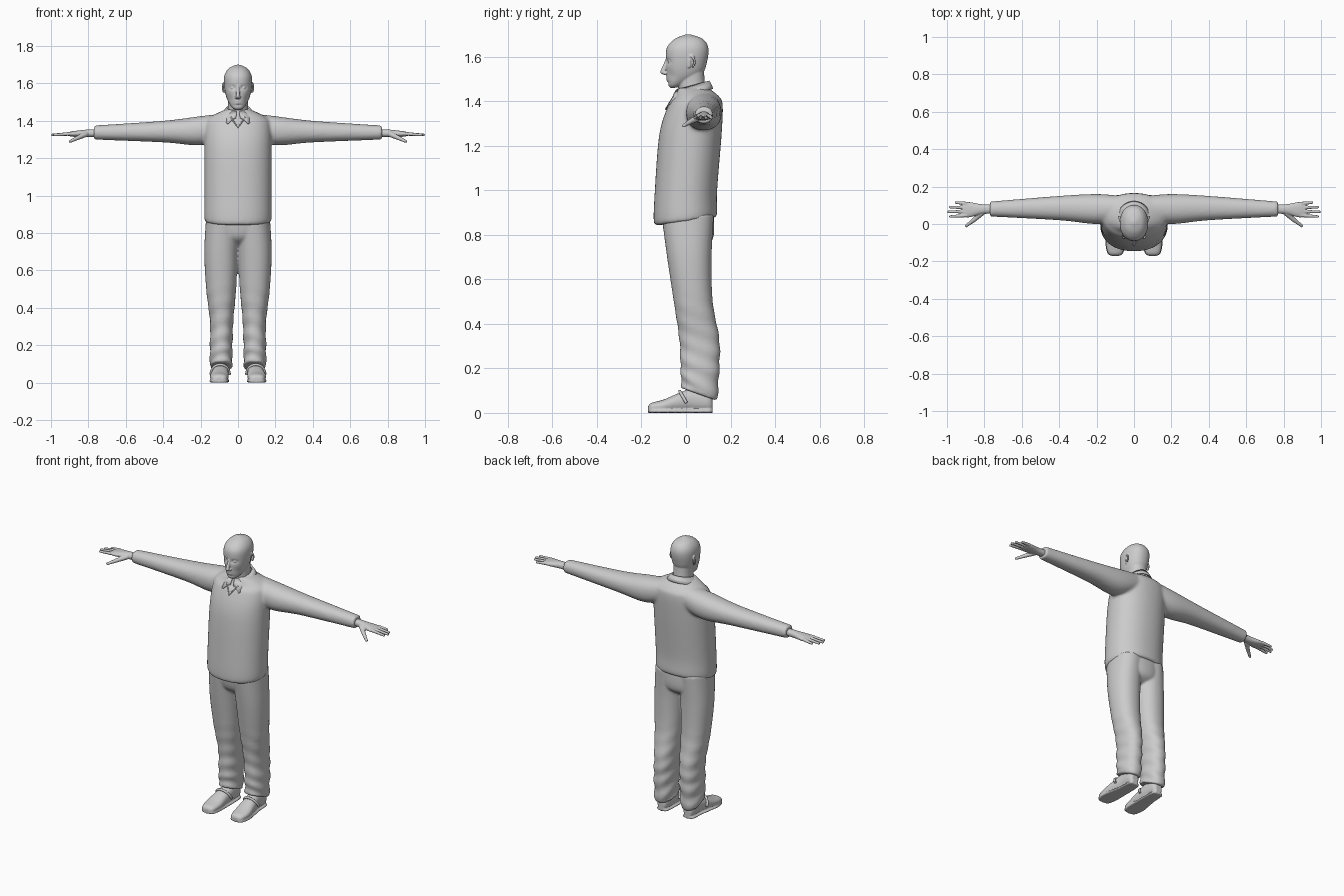
import bpy, bmesh
from math import cos, sin, pi, tau, exp, copysign
from mathutils import Vector

cube = bpy.data.objects.get("Cube")
if cube:
    bpy.data.objects.remove(cube)

grey = (0.6, 0.6, 0.6, 1)
material = bpy.data.materials.new("plain grey")
material.use_nodes = True
material.diffuse_color = grey
material.node_tree.nodes["Principled BSDF"].inputs["Base Color"].default_value = grey


def blend(before, start, end, after, t):
    """Smooth curve between two stations, guided by their neighbours."""
    return [b + (c - a) * t / 2 + (2*a - 5*b + 4*c - d) * t*t / 2 + (3*b - a - 3*c + d) * t**3 / 2
            for a, b, c, d in zip(before, start, end, after)]


def loft(bm, axis, stations, side=1, power=2.2, segments=48, steps=8):
    """Closed skin through stations: position along the axis, then min and max of the other two."""
    last = len(stations) - 1
    rows = [blend(stations[max(i - 1, 0)], stations[i], stations[i + 1],
                  stations[min(i + 2, last)], k / steps)
            for i in range(last) for k in range(steps)]
    rows.append(stations[last])
    rings = []
    for position, low_u, high_u, low_v, high_v in rows:
        ring = []
        for k in range(segments):
            c, s = cos(tau * k / segments), sin(tau * k / segments)
            u = (low_u + high_u) / 2 + (high_u - low_u) / 2 * copysign(abs(c) ** (2 / power), c)
            v = (low_v + high_v) / 2 + (high_v - low_v) / 2 * copysign(abs(s) ** (2 / power), s)
            x, y, z = {"x": (position, u, v), "y": (u, position, v), "z": (u, v, position)}[axis]
            ring.append(bm.verts.new((x * side, y, z)))
        rings.append(ring)
    for lower, upper in zip(rings, rings[1:]):
        for k in range(segments):
            bm.faces.new((lower[k - 1], lower[k], upper[k], upper[k - 1]))
    bm.faces.new(rings[0])
    bm.faces.new(rings[-1])
    return [vert for ring in rings for vert in ring]


def limb(bm, start, end, start_radius, end_radius, beads=13):
    """Round-ended taper made of overlapping balls."""
    for k in range(beads):
        t = k / (beads - 1)
        ball = bmesh.ops.create_icosphere(bm, subdivisions=2,
                                          radius=start_radius + (end_radius - start_radius) * t)
        bmesh.ops.translate(bm, verts=ball["verts"], vec=Vector(start).lerp(Vector(end), t))


def finish(name, bm, voxel=None, relax=4):
    """Turn the mesh into an object, fusing its pieces into one soft skin if a voxel size is given."""
    bmesh.ops.recalc_face_normals(bm, faces=bm.faces)
    mesh = bpy.data.meshes.new(name)
    bm.to_mesh(mesh)
    bm.free()
    obj = bpy.data.objects.new(name, mesh)
    bpy.context.collection.objects.link(obj)
    mesh.materials.append(material)
    mesh.shade_smooth()
    if voxel:
        skin = obj.modifiers.new("skin", "REMESH")
        skin.mode, skin.voxel_size, skin.use_smooth_shade = "VOXEL", voxel, True
        soften = obj.modifiers.new("soften", "SMOOTH")
        soften.factor, soften.iterations = 0.5, relax
    return obj


def tube(name, points, radius):
    curve = bpy.data.curves.new(name, "CURVE")
    curve.dimensions, curve.bevel_depth, curve.use_fill_caps = "3D", radius, True
    spline = curve.splines.new("POLY")
    spline.points.add(len(points) - 1)
    for point, position in zip(spline.points, points):
        point.co = (*position, 1)
    bpy.context.collection.objects.link(bpy.data.objects.new(name, curve))
    curve.materials.append(material)


# Sweater: torso with a tilted hem, plus both sleeves
bm = bmesh.new()
torso = loft(bm, "z", [(z, -half, half, front, back) for z, half, front, back in (
    (.86, .17, -.13, .13), (.88, .18, -.145, .14), (1, .18, -.14, .14), (1.25, .18, -.12, .16),
    (1.38, .175, -.08, .165), (1.42, .15, -.05, .15), (1.46, .07, -.04, .1))])
for vert in torso:
    vert.co.z += vert.co.y * min(1, max(0, 1 - vert.co.z)) 
for side in (1, -1):
    loft(bm, "x", [(.07, .02, .15, 1.31, 1.44), (.2, 0, .16, 1.27, 1.425),
                   (.4, .02, .15, 1.285, 1.4), (.77, .04, .12, 1.3, 1.375)], side)
finish("sweater", bm, .008, 8)

# Trousers: two legs with slanted hems and soft folds, joined by a seat
bm = bmesh.new()
for side in (1, -1):
    leg = loft(bm, "z", [
        (.08, .03, .15, -.02, .14), (.2, .03, .15, -.025, .15), (.33, .025, .15, -.03, .15),
        (.5, .01, .17, -.055, .12), (.7, 0, .18, -.085, .115), (.89, -.01, .17, -.11, .125)], side)
    for vert in leg:
        x, y, z = vert.co
        fold = sin(z * 75 + y * 28 + abs(x) * 20) * max(0, .004 - z / 140)
        vert.co.x += copysign(fold, fold * x * (abs(x) - .09))
        vert.co.y += copysign(fold, fold * (y - .06))
        vert.co.z -= (y - .07) * max(0, .6 - 3 * z)
loft(bm, "z", [(.73, -.03, .03, -.03, .05), (.78, -.13, .13, -.09, .12),
               (.89, -.17, .17, -.11, .125)])
finish("trousers", bm, .007, 5)


# Head: skull with pushed-in sockets and lips, nose, eyes, ears and neck
def dent(vert, x, z, width, height):
    return exp(-((abs(vert.co.x) - x) / width) ** 2 - ((vert.co.z - z) / height) ** 2)


bm = bmesh.new()
skull = loft(bm, "z", [(z, -half, half, front, back) for z, half, front, back in (
    (1.46, .015, -.07, -.05), (1.475, .035, -.08, -.01), (1.52, .06, -.087, .07),
    (1.58, .073, -.09, .095), (1.64, .073, -.086, .1), (1.68, .05, -.05, .075),
    (1.7, .01, 0, .02))], segments=80)
for vert in skull:
    if vert.co.y < -.02:
        socket = dent(vert, .03, 1.577, .017, .01)
        cheek = dent(vert, .045, 1.515, .015, .02)
        lips = dent(vert, 0, 1.505, .016, .004) + dent(vert, 0, 1.493, .015, .004)
        chin_fold = dent(vert, 0, 1.483, .02, .004)
        vert.co.y += .011 * socket + .005 * (cheek - lips + chin_fold)
limb(bm, (0, -.087, 1.585), (0, -.104, 1.532), .006, .012)
loft(bm, "z", [(1.4, -.06, .06, -.025, .1), (1.48, -.053, .053, -.035, .085),
               (1.56, -.056, .056, -.03, .08)])
for side in (1, -1):
    limb(bm, (0, -.095, 1.525), (.011 * side, -.094, 1.525), .008, .007)
    limb(bm, (.03 * side, -.073, 1.577), (.031 * side, -.073, 1.577), .01, .01, 2)
    for k in range(12):
        turn = tau * k / 16 - pi / 3
        rim = (side * (.075 + .006 * cos(turn)), .024 + .014 * cos(turn), 1.578 + .025 * sin(turn))
        limb(bm, rim, rim, .006, .006, 2)
    limb(bm, (.07 * side, .016, 1.585), (.07 * side, .014, 1.556), .008, .007)
finish("head_and_neck", bm, .0035, 3)

# Shirt collar: folded band around the neck with two front points
bm = bmesh.new()
columns, gap = 64, .12
rows = []
for k in range(columns + 1):
    angle = gap + (tau - 2 * gap) * k / columns
    from_front = min(angle, tau - angle)
    top = 1.47 - .02 * cos(from_front)
    point = exp(-((from_front - .7) / .33) ** 2)
    rows.append([
        bm.verts.new((wide * sin(angle), .03 - deep * cos(angle) - reach * point,
                      top - drop - reach * point))
        for wide, deep, drop, reach in ((.056, .07, .015, 0), (.06, .075, 0, 0),
                                        (.076, .085, .02, .01), (.09, .09, .035, .035))])
for row, following in zip(rows, rows[1:]):
    for i in range(len(row) - 1):
        bm.faces.new((row[i], row[i + 1], following[i + 1], following[i]))
cloth = finish("shirt_collar", bm).modifiers.new("cloth", "SOLIDIFY")
cloth.thickness, cloth.offset = .005, 0

# V neckline trim
tube("neckline_trim", [(x, abs(x) * .85 - .09, 1.365 + abs(x) * 1.4)
                       for x in (-.04, -.02, 0, .02, .04)], .004)

# Hands and shoes, one of each per side
for side, label in ((1, "left"), (-1, "right")):
    bm = bmesh.new()
    loft(bm, "x", [(.74, .055, .105, 1.315, 1.355), (.81, .053, .105, 1.313, 1.353),
                   (.88, .036, .117, 1.315, 1.345), (.915, .04, .113, 1.322, 1.338)], side)
    for k in range(4):
        knuckle = Vector((.895 * side, .046 + .021 * k, 1.331))
        tip = Vector((side * (.992 - .01 * (k - 1) ** 2), .04 + .025 * k, 1.325))
        limb(bm, knuckle, tip, .0105, .0075)
    thumb_joint = (.855 * side, .022, 1.31)
    limb(bm, (.815 * side, .058, 1.328), thumb_joint, .016, .012)
    limb(bm, thumb_joint, (.897 * side, -.01, 1.29), .012, .008)
    finish(label + "_hand", bm, .003, 3)

    bm = bmesh.new()
    outline = [(-.17, .08, .12, .01, .03), (-.155, .06, .14, .005, .045),
               (-.1, .05, .15, .005, .06), (-.03, .05, .14, .005, .09),
               (.03, .05, .13, .005, .11), (.1, .055, .125, .005, .1), (.12, .07, .11, .01, .07)]
    loft(bm, "y", outline, side)
    sole = [(y, inner - .003, outer + .003, 0, .016) for y, inner, outer, *_ in outline]
    loft(bm, "y", sole, side, power=3.5)
    finish(label + "_shoe", bm, .005, 3)

    # Instep strap
    arch = [pi * k / 16 for k in range(17)]
    tube(label + "_shoe_strap", [(side * (.095 + .05 * cos(t)), .002 - .03 * sin(t),
                                  .045 + .052 * sin(t)) for t in arch], .007)
